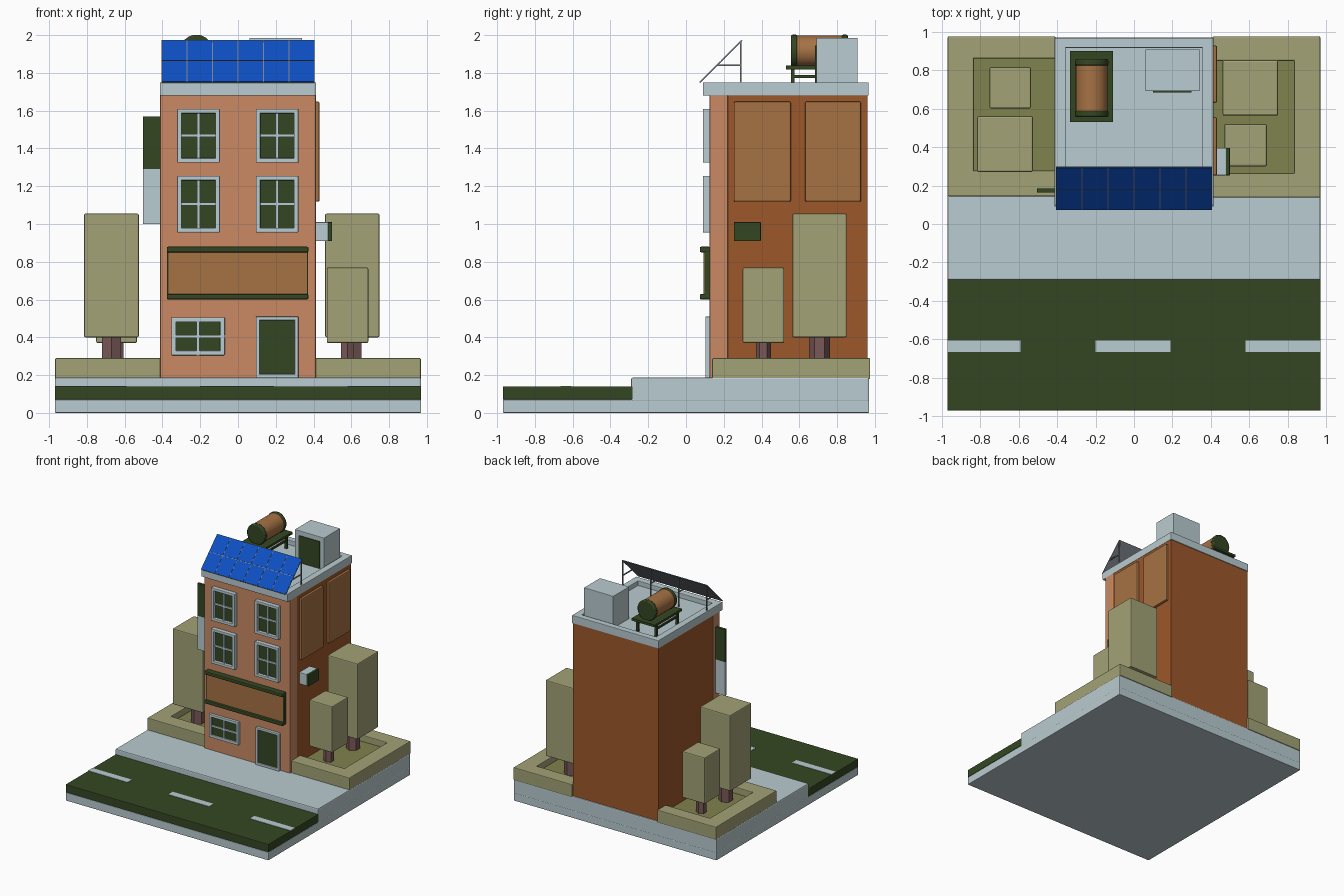
import bpy, math

if "Cube" in bpy.data.objects:
    bpy.data.objects.remove(bpy.data.objects["Cube"])


def srgb(r, g, b):
    f = lambda c: c / 12.92 if c <= 0.04045 else ((c + 0.055) / 1.055) ** 2.4
    return (f(r / 255), f(g / 255), f(b / 255), 1)


def mat(name, *rgb):
    m = bpy.data.materials.new(name)
    m.diffuse_color = srgb(*rgb)
    m.use_nodes = True
    m.node_tree.nodes["Principled BSDF"].inputs["Base Color"].default_value = m.diffuse_color
    return m


LIGHT = mat("pale concrete", 186, 204, 209)
DARK = mat("dark green", 52, 70, 34)
FACADE = mat("light terracotta", 202, 138, 100)
BROWN = mat("brown brick", 156, 88, 42)
TAN = mat("tan board", 166, 114, 68)
LEAF = mat("olive leaf", 162, 162, 118)
GRASS = mat("olive grass", 128, 130, 78)
TRUNK = mat("trunk mauve", 122, 88, 88)
BLUE = mat("solar blue", 14, 80, 195)
GREY = mat("frame grey", 128, 134, 142)


def finish(o, name, m, bevel=0.0):
    o.name = name
    o.data.materials.append(m)
    if bevel:
        b = o.modifiers.new("bevel", "BEVEL")
        b.width = bevel
        b.segments = 2
    return o


def box(name, x0, x1, y0, y1, z0, z1, m, bevel=0.0):
    bpy.ops.mesh.primitive_cube_add(size=1)
    o = bpy.context.object
    size, mid = (x1 - x0, y1 - y0, z1 - z0), ((x0 + x1) / 2, (y0 + y1) / 2, (z0 + z1) / 2)
    for v in o.data.vertices:
        v.co = [v.co[i] * size[i] + mid[i] for i in range(3)]
    return finish(o, name, m, bevel)


def cyl(name, loc, r, depth, m, sides, rot=(0, 0, 0), bevel=0.0):
    bpy.ops.mesh.primitive_cylinder_add(vertices=sides, radius=r, depth=depth, location=loc, rotation=rot)
    return finish(bpy.context.object, name, m, bevel)


# ground: base slab, road with dashes, raised pavement
box("base_slab", -.97, .97, -.97, .97, 0, .07, LIGHT, .005)
box("road", -.97, .97, -.97, -.28, .07, .14, DARK, .005)
box("pavement", -.97, .97, -.29, .97, .06, .187, LIGHT, .008)
for x0, x1 in ((-.968, -.59), (-.2, .19), (.58, .968)):
    box("road_dash", x0, x1, -.665, -.605, .138, .143, LIGHT)

# main building
box("building_body", -.41, .41, .2, .96, .18, 1.69, BROWN)
box("front_wall", -.412, .412, .125, .222, .18, 1.69, FACADE, .004)

# roof slab with parapet
box("roof_floor", -.4, .4, .1, .95, 1.68, 1.71, LIGHT)
for s in (-1, 1):
    a, b = sorted((s * .355, s * .413))
    box("parapet_side", a, b, .09, .967, 1.68, 1.75, LIGHT, .004)
box("parapet_front", -.413, .413, .09, .148, 1.68, 1.75, LIGHT, .004)
box("parapet_back", -.413, .413, .915, .967, 1.68, 1.75, LIGHT, .004)


def framed(name, x0, x1, z0, z1, y, cross=True, t=.024):
    """Frame with recessed glass and optional glazing bars."""
    box(name + "_glass", x0 + .01, x1 - .01, .116, .13, z0 + .01, z1 - .01, DARK)
    for a, b in ((x0, x0 + t), (x1 - t, x1)):
        box(name + "_jamb", a, b, y, .13, z0, z1, LIGHT, .004)
    for a, b in ((z0, z0 + t), (z1 - t, z1)):
        box(name + "_rail", x0, x1, y, .13, a, b, LIGHT, .004)
    if cross:
        xm, zm = (x0 + x1) / 2, (z0 + z1) / 2
        box(name + "_bar_v", xm - .008, xm + .008, .106, .12, z0, z1, LIGHT)
        box(name + "_bar_h", x0, x1, .106, .12, zm - .008, zm + .008, LIGHT)


# windows and door
for x0, x1 in ((-.322, -.096), (.094, .32)):
    framed("upper_window", x0, x1, 1.325, 1.61, .09)
    framed("middle_window", x0, x1, .955, 1.255, .09)
framed("shop_window", -.352, -.07, .305, .505, .103)
framed("door", .094, .32, .185, .51, .103, False, .02)

# wide sign board over the shop
box("sign_back", -.375, .37, .098, .13, .61, .87, DARK)
box("sign_face", -.368, .364, .092, .1, .62, .86, TAN)
for z0, z1 in ((.6, .63), (.85, .88)):
    box("sign_rail", -.377, .373, .073, .13, z0, z1, DARK, .008)

# blade sign on the left
box("blade_sign_top", -.503, -.41, .163, .185, 1.29, 1.57, DARK)
box("blade_sign_bottom", -.503, -.41, .163, .185, 1.0, 1.29, LIGHT)

# right wall boards and air conditioner
for y0, y1 in ((.253, .555), (.63, .927)):
    box("wall_board", .405, .432, y0, y1, 1.118, 1.648, TAN, .008)
box("aircon_body", .405, .478, .253, .396, .91, 1.01, LIGHT, .003)
box("aircon_grille", .476, .498, .253, .396, .91, 1.01, DARK, .003)

# hedged gardens, mirrored left and right
for s, dy in ((-1, .012), (1, 0)):
    def side(name, a, b, y0, y1, z0, z1, m, bev=0.0):
        a, b = sorted((s * a, s * b))
        box(name, a, b, y0, y1, z0, z1, m, bev)
    side("lawn", .408, .9, .2, .95, .18, .235, GRASS)
    side("hedge_front", .408, .968, .138 + dy / 2, .265 + dy, .18, .29, LEAF, .006)
    side("hedge_back", .408, .968, .848 + dy, .975, .18, .29, LEAF, .006)
    side("hedge_outer", .832, .968, .145, .97, .18, .29, LEAF, .006)

# trees: centre x, centre y, half width, crown bottom, crown top, trunk radius
for x, y, h, z0, z1, r in ((-.67, .415, .145, .4, 1.055, .058), (-.643, .708, .108, .37, .77, .042),
                           (.605, .707, .144, .4, 1.055, .055), (.58, .41, .11, .37, .77, .04)):
    box("tree_crown", x - h, x + h, y - h, y + h, z0, z1, LEAF, .008)
    cyl("tree_trunk", (x, y, (z0 + .22) / 2), r, z0 - .2, TRUNK, 6)

# stair house on the roof
box("stair_house", .06, .34, .69, .908, 1.7, 1.985, LIGHT, .003)
box("stair_door", .1, .3, .684, .692, 1.712, 1.945, DARK)

# water tank on a stand
side_rot = (math.pi / 2, 0, 0)
cyl("tank_body", (-.22, .705, 1.915), .083, .27, TAN, 32, side_rot)
for y in (.573, .84):
    cyl("tank_cap", (-.22, y, 1.915), .087, .034, DARK, 32, side_rot, .008)
for o in bpy.data.objects:
    if o.name.startswith("tank"):
        bpy.context.view_layer.objects.active = o
        bpy.ops.object.select_all(action='DESELECT')
        o.select_set(True)
        bpy.ops.object.shade_smooth_by_angle(angle=math.radians(35))
box("stand_top", -.332, -.11, .53, .9, 1.818, 1.838, DARK)
for x in (-.31, -.132):
    for y in (.565, .85):
        box("stand_leg", x - .01, x + .01, y - .01, y + .01, 1.7, 1.825, DARK)
    box("stand_brace", x - .007, x + .007, .565, .85, 1.772, 1.788, DARK)

# tilted solar array: backing plate and 6 x 2 cells, sloping up at 45 degrees
LOW, HIGH = (.072, 1.75), (.295, 1.973)
LEN = math.dist(LOW, HIGH)


def tilted(name, x0, x1, v0, v1, n0, n1, m):
    """Box laid along the slope: v runs up it, n is height above it."""
    o = box(name, x0, x1, v0, v1, n0, n1, m)
    o.location = (0, *LOW)
    o.rotation_euler = (math.pi / 4, 0, 0)


tilted("solar_backing", -.406, .406, 0, LEN, -.004, 0, GREY)
w, hgt, gap = .812 / 6, LEN / 2, .0025
for i in range(6):
    for j in range(2):
        tilted("solar_cell", -.406 + i * w + gap, -.406 + (i + 1) * w - gap,
               j * hgt + gap, (j + 1) * hgt - gap, -.001, .002, BLUE)
for x in (-.4, -.135, .135, .4):
    box("solar_post", x - .004, x + .004, .286, .294, 1.71, 1.965, GREY)
    box("solar_strut", x - .004, x + .004, .168, .29, 1.836, 1.844, GREY)
